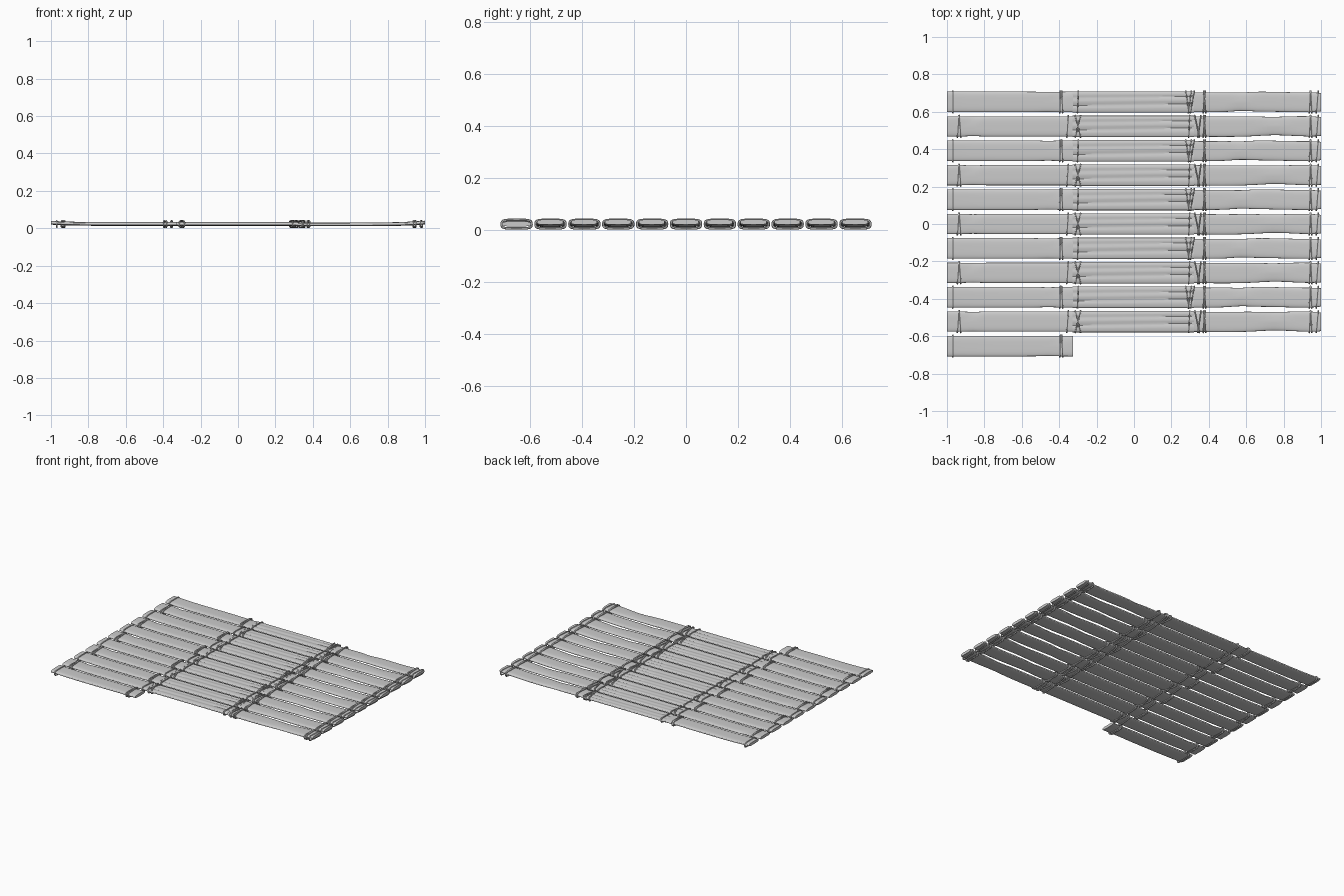
import bpy, bmesh, math

cube = bpy.data.objects.get("Cube")
if cube:
    bpy.data.objects.remove(cube, do_unlink=True)

ROWS, STEP, MID_Z = 11, 0.1305, 0.0225

grey = bpy.data.materials.new("pale grey")
grey.use_nodes = True
COLOR = (0.6, 0.6, 0.6, 1)
grey.diffuse_color = COLOR
grey.node_tree.nodes["Principled BSDF"].inputs["Base Color"].default_value = COLOR


def skin(name, rings, closed=False):
    """Join rings of points into a tube, capped unless it loops."""
    bm = bmesh.new()
    loops = [[bm.verts.new(p) for p in ring] for ring in rings]
    pairs = list(zip(loops, loops[1:]))
    if closed:
        pairs.append((loops[-1], loops[0]))
    for a, b in pairs:
        for i in range(len(a)):
            j = (i + 1) % len(a)
            bm.faces.new((a[i], a[j], b[j], b[i]))
    if not closed:
        bm.faces.new(loops[0])
        bm.faces.new(loops[-1])
    bmesh.ops.recalc_face_normals(bm, faces=bm.faces)
    mesh = bpy.data.meshes.new(name)
    bm.to_mesh(mesh)
    bm.free()
    mesh.materials.append(grey)
    mesh.shade_smooth()
    mesh.set_sharp_from_angle(angle=math.radians(35))
    return mesh


def bump(x, centre, width):
    return math.exp(-((x - centre) / width) ** 2)


def plank(name, x0, x1, half_width, lift, groove, centre=lambda x: 0):
    """Flat split log: rounded edges, widths, bends and grooves along x."""
    rings = []
    count = 25
    for s in range(count):
        x = x0 + (x1 - x0) * s / (count - 1)
        w, z, ring = half_width(x), MID_Z + lift(x), []
        us = [math.sin(math.pi / 2 * (k / 9 - 1)) for k in range(19)]
        for u in us:
            top = 0.003 + 0.008 * math.sqrt(max(0, 1 - u ** 4)) - groove(x, u)
            ring.append((x, centre(x) + w * u, z + top))
        for u in reversed(us):
            low = 0.003 + 0.006 * math.sqrt(max(0, 1 - u ** 4))
            ring.append((x, centre(x) + w * u, z - low))
        rings.append(ring)
    return skin(name, rings)


def wrap(name, x, tilt=0.0, radius=0.005, lift=0.0, width=0.058):
    """Cord wound round one plank, leaning by tilt along x."""
    rings = []
    for s in range(28):
        a = math.tau * s / 28
        c, d = math.cos(a), math.sin(a)
        y = width * math.copysign(abs(c) ** 0.4, c)
        z = 0.0165 * math.copysign(abs(d) ** 0.6, d)
        n = math.hypot(c, d * 1.5)
        ring = []
        for k in range(6):
            b = math.tau * k / 6
            out = radius * math.cos(b)
            ring.append((x + tilt * y / width + radius * math.sin(b),
                         y + out * c / n, MID_Z + lift + z + out * d * 1.5 / n))
        rings.append(ring)
    return skin(name, rings, closed=True)


# Planks: the outer ends rise a little, the inner section lies flat
def left_lift(x):
    return 0.006 * max(0, (-0.75 - x) / 0.25) ** 2


def right_lift(x):
    return -0.002 + 0.009 * max(0, (x - 0.75) / 0.25) ** 2


def middle_groove(x, u):
    return 0.004 * bump(u, 0.45 + 0.15 * x, 0.12) + 0.005 * bump(u, -0.25 + 0.2 * x, 0.14)


left_odd = plank("left_plank", -1, -0.325,
                 lambda x: 0.055 - 0.002 * bump(x, -0.46, 0.05), left_lift,
                 lambda x, u: 0.004 * bump(x, -0.42 + 0.04 * u, 0.03) * max(0, u))
left_even = plank("left_plank", -1, -0.33,
                  lambda x: 0.054 - 0.002 * bump(x, -0.86, 0.04), left_lift,
                  lambda x, u: 0.004 * bump(x, -0.89 + 0.04 * u, 0.03) * max(0, u))
middle = plank("middle_plank", -0.33, 0.32, lambda x: 0.057,
               lambda x: 0, middle_groove)
right_odd = plank("right_plank", 0.31, 1,
                  lambda x: 0.053 - 0.004 * bump(x, 0.57, 0.06)
                  - 0.004 * bump(x, 1, 0.03), right_lift,
                  lambda x, u: 0.003 * bump(x, 0.57, 0.05) * abs(u),
                  lambda x: 0.002 * math.sin(x * 12))
right_even = plank("right_plank", 0.31, 1,
                   lambda x: 0.054 - 0.005 * bump(x, 0.75, 0.1)
                   - 0.004 * bump(x, 1, 0.03), right_lift,
                   lambda x, u: 0.003 * bump(x, 0.75, 0.08) * abs(u),
                   lambda x: 0.002 * math.sin(x * 10))

# Cord wraps as (x, tilt), grouped by the plank they hold
LEFT_ODD = [(-0.968, 0), (-0.395, 0.002), (-0.384, -0.002)]
LEFT_EVEN = [(-0.94, 0.004), (-0.93, -0.004), (-0.355, 0.004)]
MID_ODD = [(-0.3, 0.002), (0.285, -0.008), (0.298, 0.008), (0.312, 0.01)]
MID_EVEN = [(-0.3, 0.014), (-0.3, -0.014), (0.295, 0.003), (0.337, -0.012), (0.35, 0.008)]
RIGHT = [(0.375, 0.005), (0.378, -0.005), (0.94, 0.003), (0.948, -0.003), (0.98, 0.005)]


def wraps(name, specs):
    return [wrap(name, x, t, 0.0048, 0, 0.0575) for x, t in specs]


right_wraps = wraps("right_cord", RIGHT)
sets = [
    ([left_odd] + wraps("left_cord", LEFT_ODD),
     [middle, right_odd] + wraps("middle_cord", MID_ODD) + right_wraps),
    ([left_even] + wraps("left_cord", LEFT_EVEN),
     [middle, right_even] + wraps("middle_cord", MID_EVEN) + right_wraps),
]

# Rows from back to front; the front row is only the short left plank
for row in range(ROWS):
    left_parts, other_parts = sets[row % 2]
    parts = left_parts + (other_parts if row < ROWS - 1 else [])
    for mesh in parts:
        obj = bpy.data.objects.new(mesh.name.split(".")[0] + "_row_%d" % (row + 1), mesh)
        obj.location.y = (ROWS // 2 - row) * STEP
        bpy.context.collection.objects.link(obj)
